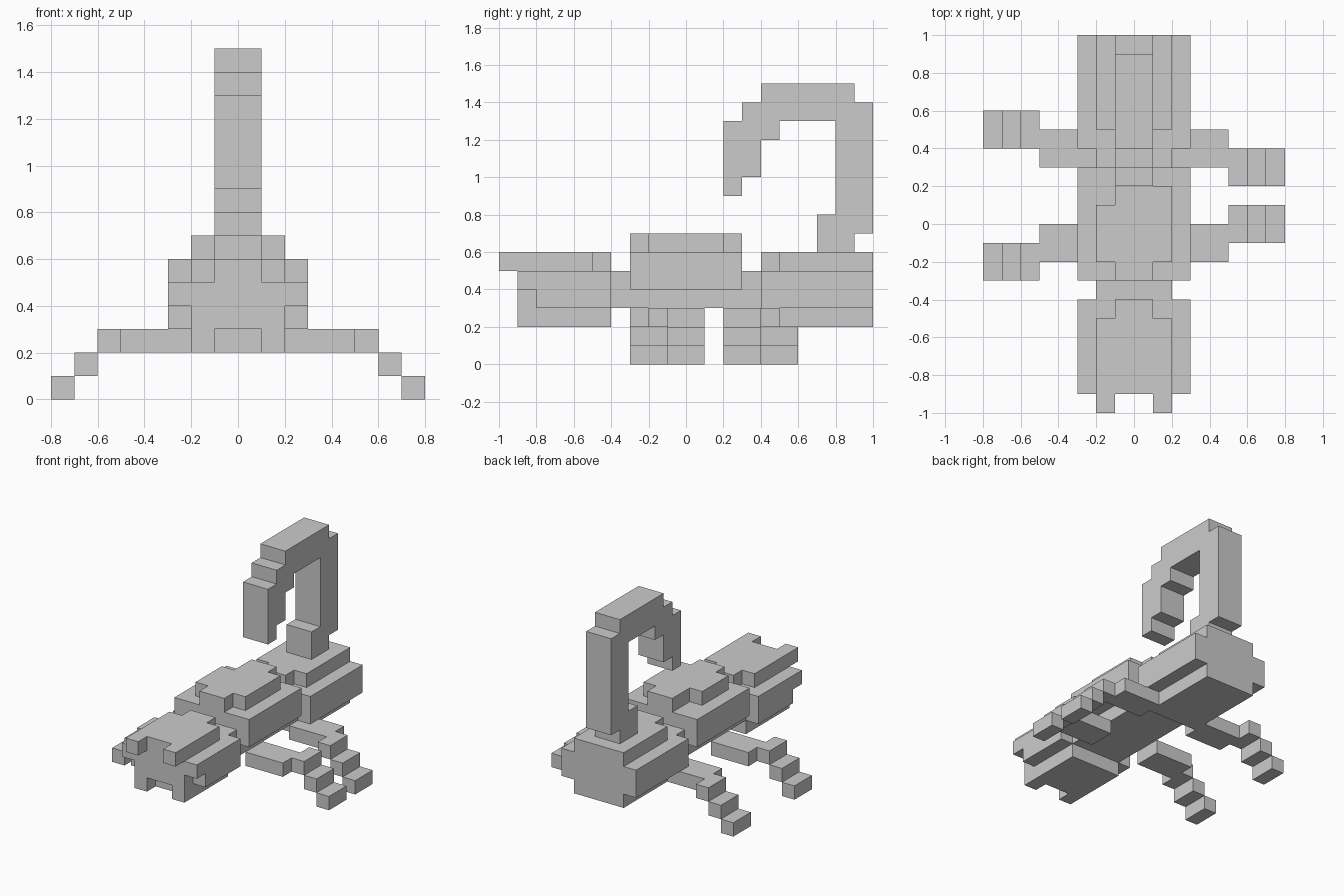
import bpy, bmesh
from mathutils import Vector

if "Cube" in bpy.data.objects:
    bpy.data.objects.remove(bpy.data.objects["Cube"])

U = 0.1  # block size; all box limits below are in blocks


def box(x0, x1, y0, y1, z0, z1):
    return {(x, y, z) for x in range(x0, x1) for y in range(y0, y1) for z in range(z0, z1)}


def leg(side, y_root, y_tip):
    # flat upper limb, then a foot stepping down to the ground
    cells = box(2, 5, y_root, y_root + 2, 2, 3)
    for i in range(3):
        cells |= box(5 + i, 6 + i, y_tip, y_tip + 2, 2 - i, 3 - i)
    return cells if side > 0 else {(-1 - x, y, z) for x, y, z in cells}


parts = {}

# head: wide middle, stepped top with two front horns, mouth notch below
parts["head"] = (box(-3, 3, -9, -4, 4, 5) | box(-3, 3, -8, -4, 3, 4) | box(-2, 2, -9, -4, 2, 4)
                 | box(-2, 2, -9, -5, 5, 6) | box(-1, 1, -5, -4, 5, 6)) - box(-1, 1, -9, -8, 2, 3)
parts["horns"] = box(-2, -1, -10, -9, 5, 6) | box(1, 2, -10, -9, 5, 6)

# core running between head and abdomen
parts["body_core"] = box(-2, 2, -4, 4, 3, 5)

# thorax with an uneven raised plate
parts["thorax"] = box(-3, 3, -3, 3, 4, 6) - parts["body_core"]
parts["thorax_plate"] = box(-1, 1, -3, 3, 6, 7) | box(-2, -1, -2, 1, 6, 7) | box(1, 2, -2, 2, 6, 7)

# abdomen
parts["abdomen"] = (box(-3, 3, 4, 10, 3, 5) | box(-2, 2, 4, 10, 2, 3)
                    | box(-2, 2, 5, 10, 5, 6) | box(-1, 1, 4, 5, 5, 6))

# tail arching forward to the sting: (y0, y1, z0, z1)
parts["tail"] = set()
for seg in [(7, 9, 6, 7), (7, 10, 7, 8), (8, 10, 8, 13), (3, 10, 13, 14), (4, 9, 14, 15),
            (2, 5, 12, 13), (2, 4, 10, 12), (2, 3, 9, 10)]:
    parts["tail"] |= box(-1, 1, *seg)
# hooked end of the tail is two blocks deep below the arch
parts["tail"] |= box(-1, 1, 3, 5, 12, 13)

# legs
parts["front_leg_right"] = leg(1, -2, -1)
parts["front_leg_left"] = leg(-1, -2, -3)
parts["rear_leg_right"] = leg(1, 3, 2)
parts["rear_leg_left"] = leg(-1, 3, 4)

solid = set().union(*parts.values())


def build(name, cells):
    # emit only the block faces that are open to the outside
    bm = bmesh.new()
    for c in cells:
        for axis in range(3):
            for s in (0, 1):
                n = list(c)
                n[axis] += 1 if s else -1
                if tuple(n) in solid:
                    continue
                a, b = (axis + 1) % 3, (axis + 2) % 3
                quad = []
                for da, db in ((0, 0), (1, 0), (1, 1), (0, 1)):
                    p = Vector(c)
                    p[axis] += s
                    p[a] += da
                    p[b] += db
                    quad.append(bm.verts.new(p * U))
                bm.faces.new(quad if s else quad[::-1])
    bmesh.ops.remove_doubles(bm, verts=bm.verts[:], dist=0.001)
    bmesh.ops.dissolve_limit(bm, angle_limit=0.01, verts=bm.verts[:], edges=bm.edges[:])
    mesh = bpy.data.meshes.new(name)
    bm.to_mesh(mesh)
    bm.free()
    bpy.context.collection.objects.link(bpy.data.objects.new(name, mesh))


for part_name, part_cells in parts.items():
    build(part_name, part_cells)
